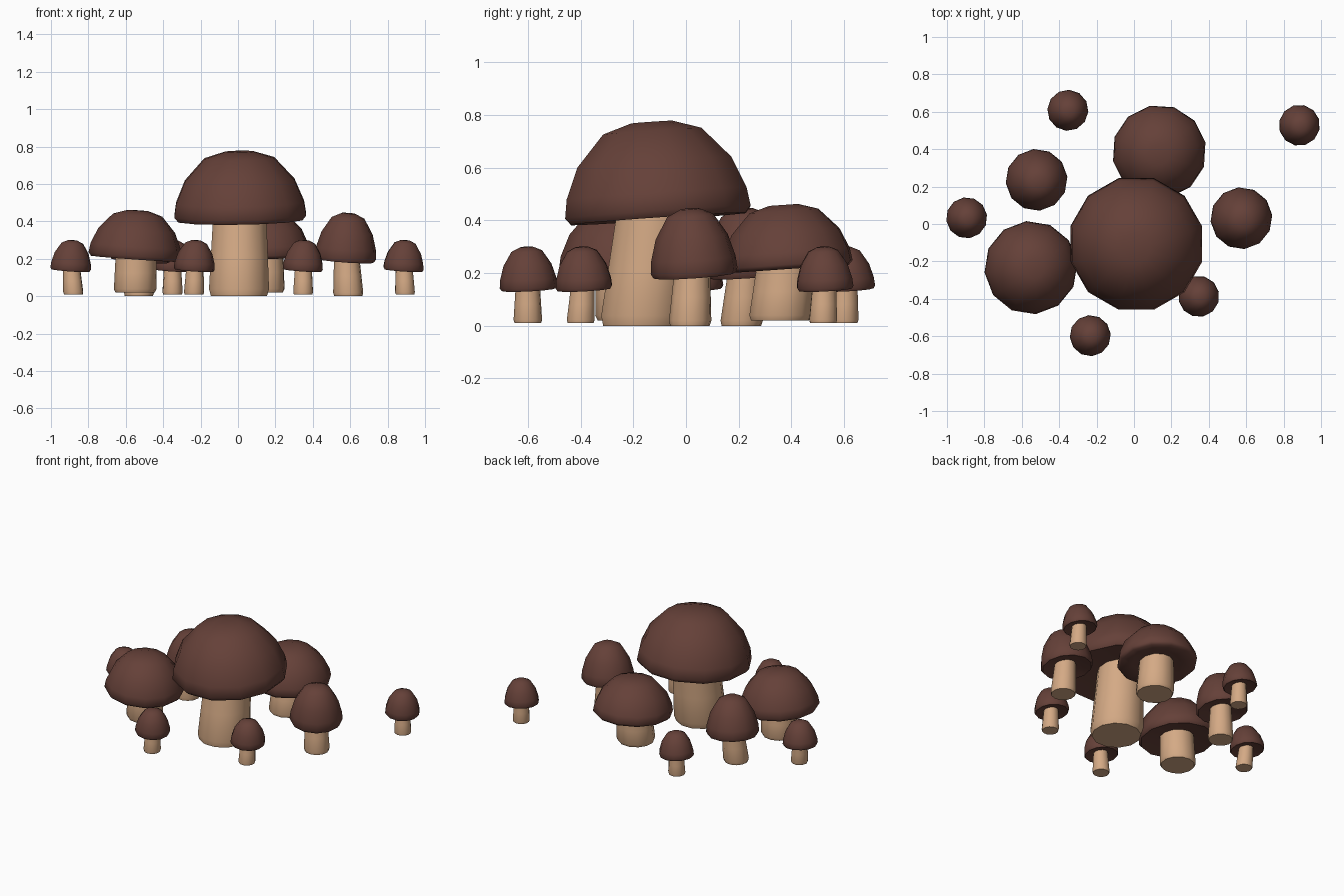
import bpy, bmesh, math
from mathutils import Vector, Matrix

if "Cube" in bpy.data.objects:
    bpy.data.objects.remove(bpy.data.objects["Cube"])

SIDES = 12


def material(name, color):
    m = bpy.data.materials.new(name)
    m.diffuse_color = color
    m.use_nodes = True
    m.node_tree.nodes["Principled BSDF"].inputs["Base Color"].default_value = m.diffuse_color
    return m


BROWN = material("cap_brown", (0.13, 0.052, 0.040, 1))
TAN = material("stem_tan", (0.66, 0.40, 0.235, 1))


def finish(bm, name, mat, angle):
    bmesh.ops.recalc_face_normals(bm, faces=bm.faces)
    me = bpy.data.meshes.new(name)
    bm.to_mesh(me)
    bm.free()
    ob = bpy.data.objects.new(name, me)
    bpy.context.collection.objects.link(ob)
    me.materials.append(mat)
    bpy.ops.object.select_all(action='DESELECT')
    ob.select_set(True)
    bpy.context.view_layer.objects.active = ob
    bpy.ops.object.shade_smooth_by_angle(angle=math.radians(angle))
    return ob


def loft(rings, phase=0.0):
    """Closed skin through (centre, radius) rings."""
    bm = bmesh.new()
    loops = []
    for c, r in rings:
        loops.append([bm.verts.new(Vector(c) + Vector((
            r * math.cos(phase + 2 * math.pi * i / SIDES),
            r * math.sin(phase + 2 * math.pi * i / SIDES), 0)))
            for i in range(SIDES)])
    for a, b in zip(loops, loops[1:]):
        for i in range(SIDES):
            j = (i + 1) % SIDES
            bm.faces.new((a[i], a[j], b[j], b[i]))
    bm.faces.new(loops[0])
    bm.faces.new(loops[-1])
    return bm


# Cap section: radius and height fractions, from inside the gills to the crown
CAP = [(0.30, 0.09), (0.60, 0.06), (0.94, 0.0), (1.0, 0.07), (0.97, 0.26),
       (0.83, 0.58), (0.53, 0.90), (0.22, 0.995)]


def mushroom(name, cap_xy, radius, z0, z1, tilt, foot, r_foot, r_neck, phase):
    # Domed cap, leaning slightly
    cx, cy = cap_xy
    h = z1 - z0
    bm = loft([((0, 0, f * h), r * radius) for r, f in CAP], phase)
    rot = (Matrix.Rotation(math.radians(tilt[0]), 4, 'X')
           @ Matrix.Rotation(math.radians(tilt[1]), 4, 'Y'))
    mid = Vector((0, 0, h * 0.4))
    move = Matrix.Translation(Vector((cx, cy, z0)) + mid) @ rot @ Matrix.Translation(-mid)
    bmesh.ops.transform(bm, matrix=move, verts=bm.verts)
    finish(bm, name + "_cap", BROWN, 60)

    # Tapered stem from the foot up into the cap
    fx, fy, fz = foot
    base, top = Vector(foot), Vector((cx, cy, z0 + 0.2 * h))
    rings = [(base, r_foot * 0.92)]
    for t in (0.08, 0.45, 1.0):
        rings.append((base.lerp(top, t), r_foot + (r_neck - r_foot) * t))
    finish(loft(rings, phase), name + "_stem", TAN, 40)


# Large centre mushroom
mushroom("large", (0.01, -0.115), 0.365, 0.405, 0.775, (4, -1),
         (0.005, -0.165, 0.0), 0.168, 0.145, math.radians(15))

# Two broad mushrooms
mushroom("broad_left", (-0.545, -0.235), 0.25, 0.20, 0.46, (1, 4),
         (-0.55, -0.23, 0.02), 0.115, 0.108, 0.1)
mushroom("broad_back", (0.135, 0.38), 0.252, 0.215, 0.46, (4, 0),
         (0.13, 0.357, 0.02), 0.122, 0.108, 0.2)

# Two mid-sized mushrooms
for name, cap, foot in (("medium_right", (0.58, 0.025), (0.59, 0.015)),
                        ("medium_left", (-0.515, 0.23), (-0.53, 0.21))):
    mushroom(name, cap, 0.166, 0.19, 0.445, (4, 4), (*foot, 0.0), 0.082, 0.066, 0.1)

# Five small mushrooms around the edge
SMALL = [((-0.891, 0.03), (-0.88, 0.02)), ((0.888, 0.525), (0.893, 0.52)),
         ((-0.35, 0.605), (-0.35, 0.60)), ((-0.23, -0.6), (-0.235, -0.6)),
         ((0.35, -0.39), (0.348, -0.40))]
for i, (cap, foot) in enumerate(SMALL, 1):
    mushroom(f"small_{i}", cap, 0.11, 0.137, 0.30, (3, 4),
             (*foot, 0.01), 0.055, 0.045, 0.15 * i)
